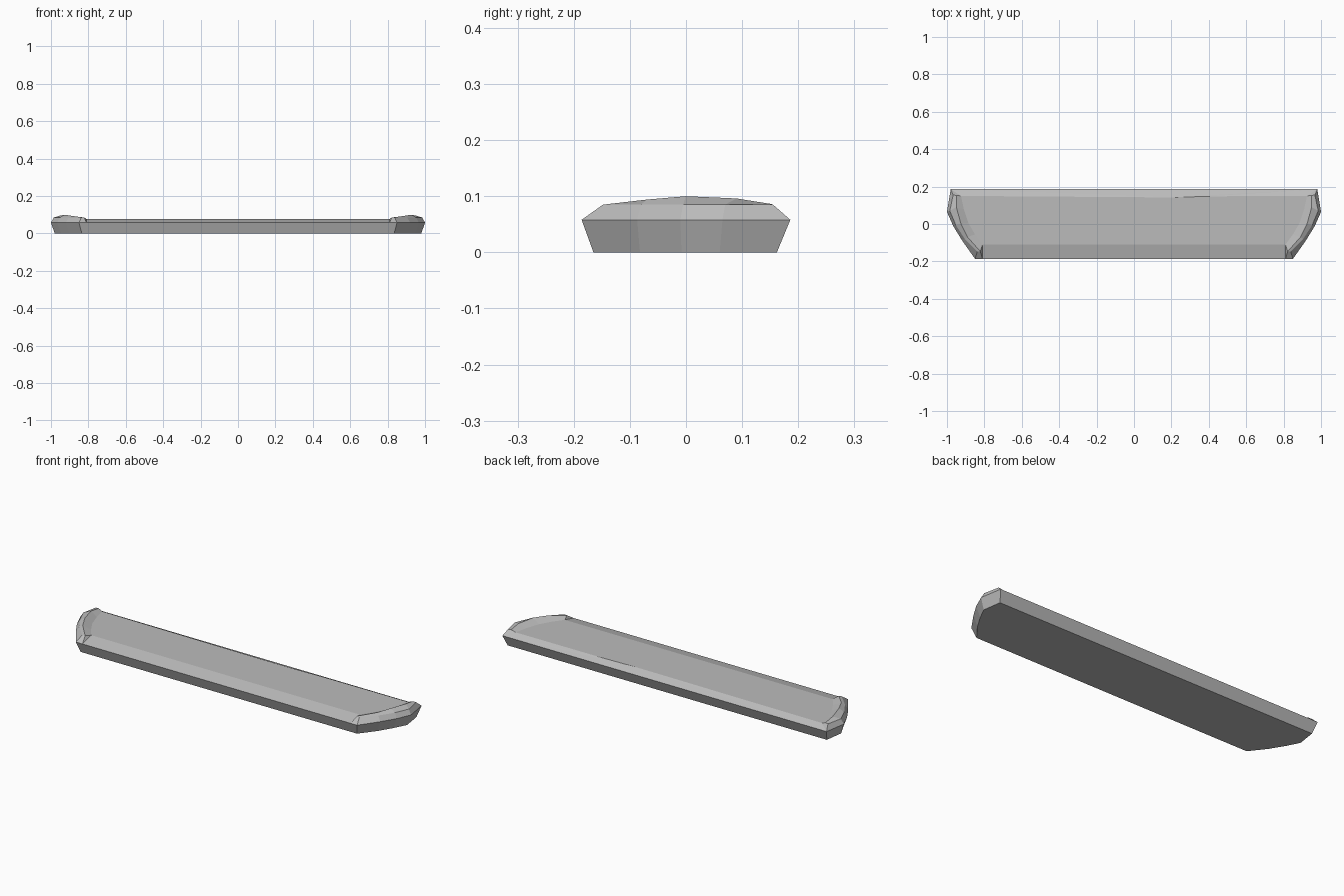
import bpy
import bmesh

cube = bpy.data.objects.get("Cube")
if cube:
    bpy.data.objects.remove(cube, do_unlink=True)

grey = bpy.data.materials.new("stone_grey")
grey.use_nodes = True
colour = (0.5, 0.5, 0.5, 1)
grey.diffuse_color = colour
grey.node_tree.nodes["Principled BSDF"].inputs["Base Color"].default_value = colour

DECK = 0.077

# Rings of the rounded end, each running from front to back
foot = [(0.835, -0.165), (0.9, -0.082), (0.945, -0.008), (0.98, 0.06), (0.965, 0.162)]
belly = [(0.85, -0.186), (0.92, -0.087), (0.967, -0.01), (1.0, 0.065), (0.98, 0.186)]
shoulder = [(0.838, -0.148), (0.905, -0.08), (0.953, -0.005), (0.985, 0.07), (0.967, 0.155)]
crest = [(0.822, -0.146, 0.085), (0.89, -0.07, 0.094), (0.925, 0.0, 0.1),
         (0.95, 0.09, 0.096), (0.95, 0.153, 0.086)]
inner = [(0.81, -0.11), (0.85, -0.055), (0.885, 0.005), (0.91, 0.08), (0.925, 0.15)]


def level(points, z):
    return [(x, y, z) for x, y in points]


rings = [level(foot, 0), level(belly, 0.058), level(shoulder, 0.085),
         crest, level(inner, DECK)]

bm = bmesh.new()


def build_end(side):
    """Raised end rim; returns its vertex rings and the front lip corner."""
    rows = [[bm.verts.new((side * x, y, z)) for x, y, z in ring] for ring in rings]
    for low, high in zip(rows, rows[1:]):
        for i in range(len(low) - 1):
            bm.faces.new((low[i], low[i + 1], high[i + 1], high[i]))
    lip = bm.verts.new((side * 0.81, -0.186, 0.058))
    # Front and back closures of the rim
    bm.faces.new((rows[1][0], rows[2][0], rows[3][0], lip))
    bm.faces.new((lip, rows[3][0], rows[4][0]))
    bm.faces.new([row[-1] for row in rows[1:]])
    return rows, lip


left, left_lip = build_end(1)
right, right_lip = build_end(-1)

# Worn nicks along the front and back edges of the deck
front_nick = [bm.verts.new((x, y, DECK)) for x, y in
              ((-0.32, -0.11), (-0.2, -0.072), (-0.1, -0.11))]
back_nick = [bm.verts.new((x, y, DECK)) for x, y in
             ((0.4, 0.148), (0.28, 0.125), (0.2, 0.142))]

# Underside, front wall and back wall
bm.faces.new(left[0] + right[0][::-1])
bm.faces.new((right[0][0], left[0][0], left[1][0], left_lip, right_lip, right[1][0]))
bm.faces.new((left[0][-1], right[0][-1], right[1][-1], left[1][-1]))

# Sloping edges and the deck
front_slope = bm.faces.new([right_lip, left_lip, left[4][0]] + front_nick[::-1] + [right[4][0]])
back_slope = bm.faces.new([right[1][-1], left[1][-1], left[4][-1]] + back_nick + [right[4][-1]])
deck = bm.faces.new(left[4] + back_nick + right[4][::-1] + front_nick)

bmesh.ops.recalc_face_normals(bm, faces=bm.faces[:])
bmesh.ops.triangulate(bm, faces=[front_slope, back_slope, deck])

mesh = bpy.data.meshes.new("stone_slab")
bm.to_mesh(mesh)
bm.free()
mesh.materials.append(grey)
slab = bpy.data.objects.new("stone_slab", mesh)
bpy.context.collection.objects.link(slab)
